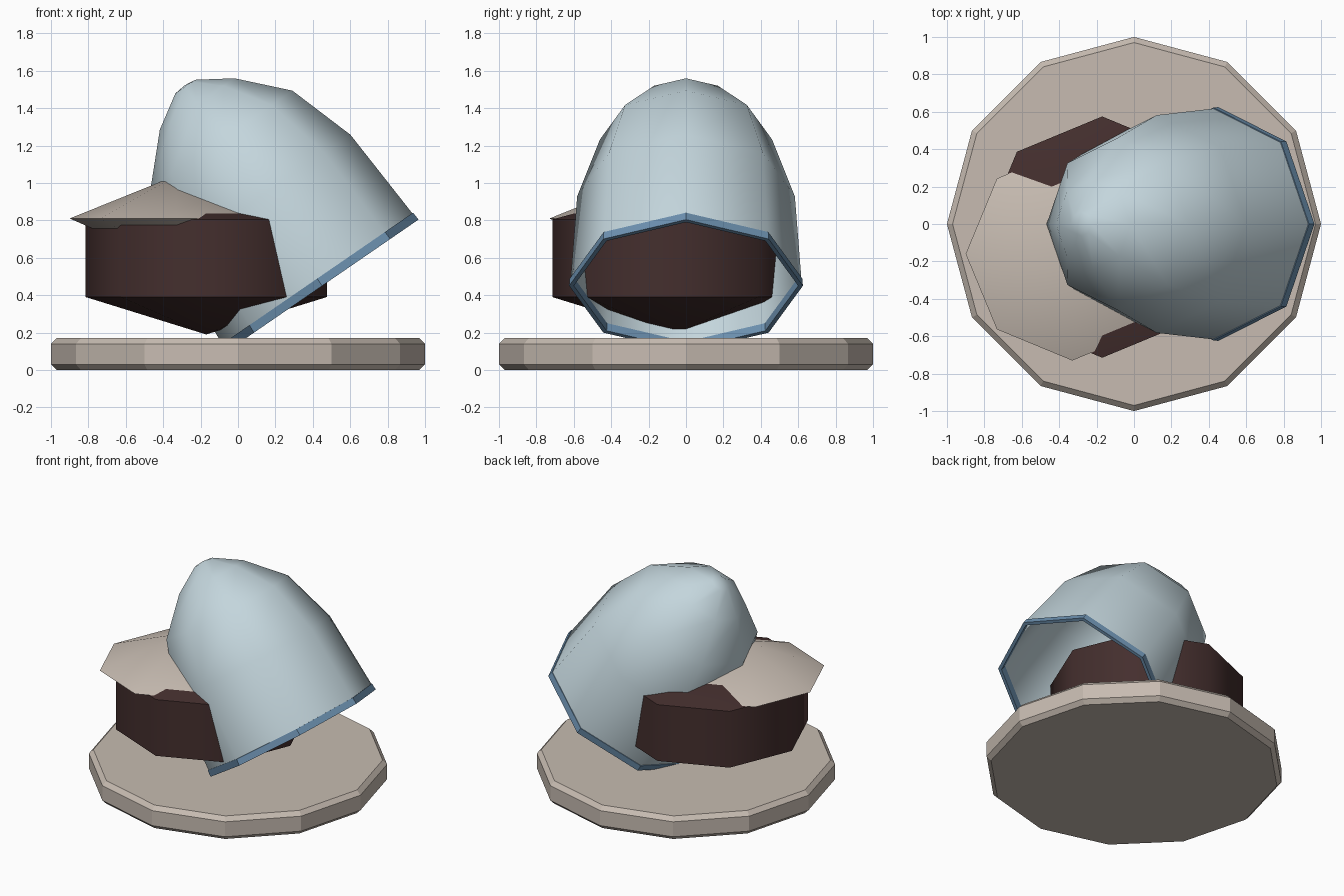
import bpy
import bmesh
from math import radians, pi, cos, sin

old = bpy.data.objects.get("Cube")
if old:
    bpy.data.objects.remove(old, do_unlink=True)


def make_material(name, rgb):
    mat = bpy.data.materials.new(name)
    mat.use_nodes = True
    mat.diffuse_color = (*rgb, 1)
    bsdf = mat.node_tree.nodes["Principled BSDF"]
    bsdf.inputs["Base Color"].default_value = (*rgb, 1)
    bsdf.inputs["Roughness"].default_value = 0.8
    return mat


def lathe(name, profile, sides, mat, location, tilt=0, smooth=None, closed=False):
    """Spin a (radius, height) profile around z into a faceted solid."""
    bm = bmesh.new()
    rings = [[bm.verts.new((r * cos(2 * pi * i / sides), r * sin(2 * pi * i / sides), h))
              for i in range(sides)] for r, h in profile]
    pairs = list(zip(rings, rings[1:]))
    if closed:
        pairs.append((rings[-1], rings[0]))
    for low, high in pairs:
        for i in range(sides):
            j = (i + 1) % sides
            bm.faces.new((low[i], low[j], high[j], high[i]))
    bmesh.ops.remove_doubles(bm, verts=bm.verts, dist=0.0001)
    bmesh.ops.recalc_face_normals(bm, faces=bm.faces)
    mesh = bpy.data.meshes.new(name)
    bm.to_mesh(mesh)
    bm.free()
    obj = bpy.data.objects.new(name, mesh)
    bpy.context.collection.objects.link(obj)
    mesh.materials.append(mat)
    obj.location = location
    obj.rotation_euler = (0, tilt, 0)
    if smooth:
        bpy.ops.object.select_all(action="DESELECT")
        obj.select_set(True)
        bpy.context.view_layer.objects.active = obj
        bpy.ops.object.shade_smooth_by_angle(angle=radians(smooth))
    return obj


cream = make_material("cream", (0.57, 0.50, 0.44))
chocolate = make_material("chocolate", (0.058, 0.028, 0.027))
pale_blue = make_material("pale blue", (0.55, 0.67, 0.72))
steel_blue = make_material("steel blue", (0.15, 0.28, 0.43))

# Plate with chamfered edges
lathe("plate", [(0, 0), (0.97, 0), (1, 0.03), (1, 0.14), (0.97, 0.17), (0, 0.17)],
      12, cream, (0, 0, 0))

# Cake: short drum with pointed top and bottom
lathe("cake", [(0, 0.19), (0.645, 0.39), (0.645, 0.805), (0, 0.98)],
      8, chocolate, (-0.17, -0.07, 0), smooth=60)

# Icing cap
lathe("icing", [(0, 0.56), (0.57, 0.81), (0, 1.04)],
      8, cream, (-0.33, -0.16, 0), smooth=35)

# Tilted cover: hollow dome and its rim band
cover_at, cover_tilt = (0.45, 0, 0.45), radians(-34.5)
outer = [(0.617, 0.045), (0.582, 0.58), (0.46, 0.95), (0.242, 1.18), (0.065, 1.292), (0, 1.3)]
inner = [(max(r - 0.02, 0), h - 0.02 * (h > 0.1)) for r, h in reversed(outer)]
lathe("dome", outer + inner, 8, pale_blue, cover_at, cover_tilt, smooth=60)
lathe("dome_rim", [(0.6, 0), (0.625, 0), (0.622, 0.047), (0.596, 0.047)],
      8, steel_blue, cover_at, cover_tilt, closed=True)
